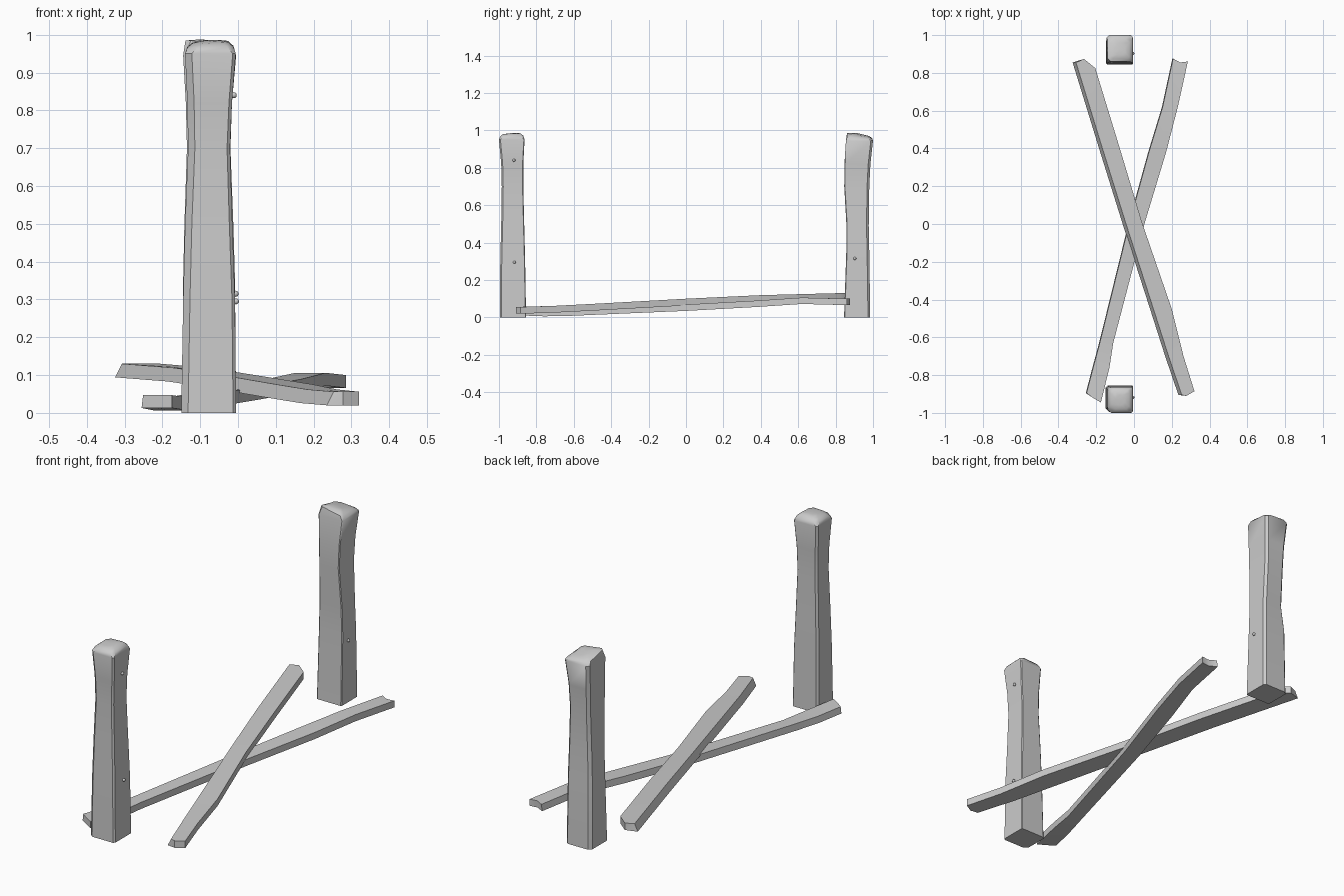
import bpy
import bmesh
from mathutils import Vector

if "Cube" in bpy.data.objects:
    bpy.data.objects.remove(bpy.data.objects["Cube"], do_unlink=True)

grey = bpy.data.materials.new("plain grey")
grey.use_nodes = True
COLOUR = (0.6, 0.6, 0.6, 1)
grey.diffuse_color = COLOUR
grey.node_tree.nodes["Principled BSDF"].inputs["Base Color"].default_value = COLOUR


def finish(name, bm, angle):
    """Turn a bmesh into a named object with smooth faces and sharp edges."""
    bmesh.ops.recalc_face_normals(bm, faces=bm.faces)
    mesh = bpy.data.meshes.new(name)
    bm.to_mesh(mesh)
    bm.free()
    mesh.materials.append(grey)
    obj = bpy.data.objects.new(name, mesh)
    bpy.context.collection.objects.link(obj)
    bpy.ops.object.select_all(action="DESELECT")
    obj.select_set(True)
    bpy.context.view_layer.objects.active = obj
    bpy.ops.object.shade_smooth_by_angle(angle=angle)
    return obj


def loft(bm, rings):
    """Skin a list of equal rings and cap both ends."""
    loops = [[bm.verts.new(p) for p in ring] for ring in rings]
    for low, high in zip(loops, loops[1:]):
        for i in range(len(low)):
            j = (i + 1) % len(low)
            bm.faces.new((low[i], low[j], high[j], high[i]))
    bm.faces.new(loops[0])
    return loops, bm.faces.new(loops[-1])


def post_ring(x0, x1, y0, y1, z, chamfers, tilt):
    """Square section with its own chamfer on each corner, starting at -x -y."""
    corners = [Vector(c) for c in ((x0, y0), (x1, y0), (x1, y1), (x0, y1))]
    centre = sum(corners, Vector((0, 0))) / 4
    ring = []
    for i, corner in enumerate(corners):
        for other in (corners[i - 1], corners[(i + 1) % 4]):
            p = corner + (other - corner).normalized() * chamfers[i]
            rise = (p - centre).dot(Vector(tilt))
            ring.append(Vector((p.x, p.y, z + rise)))
    return ring


def make_post(name, stations, chamfers, tilt, dents=()):
    bm = bmesh.new()
    rings = [post_ring(*s, chamfers, (0, 0)) for s in stations]
    # worn, rounded and slightly tilted top
    x0, x1, y0, y1, z = stations[-1]
    for inset, rise, lean in ((0.006, 0.018, 0.4), (0.02, 0.03, 0.8), (0.042, 0.034, 1)):
        rings.append(post_ring(x0 + inset, x1 - inset, y0 + inset, y1 - inset, z + rise,
                               [c + 0.008 for c in chamfers],
                               (tilt[0] * lean, tilt[1] * lean)))
    for level, corner, push in dents:
        for k in (0, 1):
            rings[level][corner * 2 + k] += Vector(push)
    _, cap = loft(bm, rings)
    bmesh.ops.poke(bm, faces=[cap])
    return finish(name, bm, 0.7)


# posts: x range, y range and height of each section
make_post("front_post", [
    (-0.15, -0.005, -0.995, -0.855, 0),
    (-0.145, -0.008, -0.993, -0.86, 0.3),
    (-0.14, -0.015, -0.988, -0.865, 0.5),
    (-0.132, -0.021, -0.985, -0.87, 0.7),
    (-0.134, -0.016, -0.988, -0.87, 0.82),
    (-0.14, -0.006, -1, -0.863, 0.95),
], (0.018, 0.008, 0.004, 0.01), (0.05, 0.06))

make_post("back_post", [
    (-0.148, -0.005, 0.845, 0.985, 0),
    (-0.145, -0.008, 0.857, 0.98, 0.35),
    (-0.142, -0.012, 0.858, 0.977, 0.49),
    (-0.135, -0.02, 0.846, 0.98, 0.7),
    (-0.138, -0.016, 0.847, 0.986, 0.82),
    (-0.145, -0.005, 0.855, 1, 0.945),
], (0.006, 0.004, 0.012, 0.014), (-0.12, -0.2),
    dents=[(2, 3, (0.008, -0.008, 0)), (6, 0, (0, 0, 0.014))])


def make_plank(name, stations, back_end, front_end, thickness, slant):
    """Stations give left x, right x, y and top height; ends give ragged y offsets."""
    bm = bmesh.new()
    rings = []
    for i, (left, right, y, top) in enumerate(stations):
        ragged = (0, 0, 0)
        if i == 0:
            ragged = back_end
        elif i == len(stations) - 1:
            ragged = front_end
        xs = (left, (left + right) / 2, right)
        upper = [Vector((x, y + r, top)) for x, r in zip(xs, ragged)]
        lower = [p - Vector((0, 0, thickness)) for p in upper]
        upper[0].x += slant
        rings.append(upper + lower[::-1])
    _, cap = loft(bm, rings)
    bmesh.ops.triangulate(bm, faces=[f for f in bm.faces if len(f.verts) > 4])
    return finish(name, bm, 0.6)


# fallen planks, one lying across the other
make_plank("upper_plank", [
    (-0.325, -0.205, 0.85, 0.13),
    (-0.185, -0.075, 0.4, 0.119),
    (-0.06, 0.045, 0, 0.1),
    (0.085, 0.2, -0.45, 0.075),
    (0.165, 0.262, -0.7, 0.062),
    (0.235, 0.32, -0.9, 0.056),
], (0.005, 0.024, -0.025), (-0.005, -0.01, 0.015), 0.036, 0.018)

make_plank("lower_plank", [
    (0.203, 0.285, 0.86, 0.1),
    (0.148, 0.232, 0.62, 0.106),
    (0.075, 0.17, 0.38, 0.09),
    (-0.03, 0.055, 0, 0.069),
    (-0.185, -0.11, -0.63, 0.042),
    (-0.22, -0.13, -0.76, 0.04),
    (-0.255, -0.175, -0.91, 0.047),
], (0.016, -0.005, 0), (0.015, -0.012, -0.035), 0.034, 0.004)

# round nail heads on the +x side of the posts
for name, spot in (("front_upper_nail", (-0.011, -0.92, 0.84)),
                   ("front_lower_nail", (-0.005, -0.918, 0.295)),
                   ("back_nail", (-0.006, 0.903, 0.315))):
    bm = bmesh.new()
    bmesh.ops.create_uvsphere(bm, u_segments=10, v_segments=6, radius=0.008)
    bmesh.ops.translate(bm, verts=bm.verts, vec=spot)
    finish(name, bm, 1)
